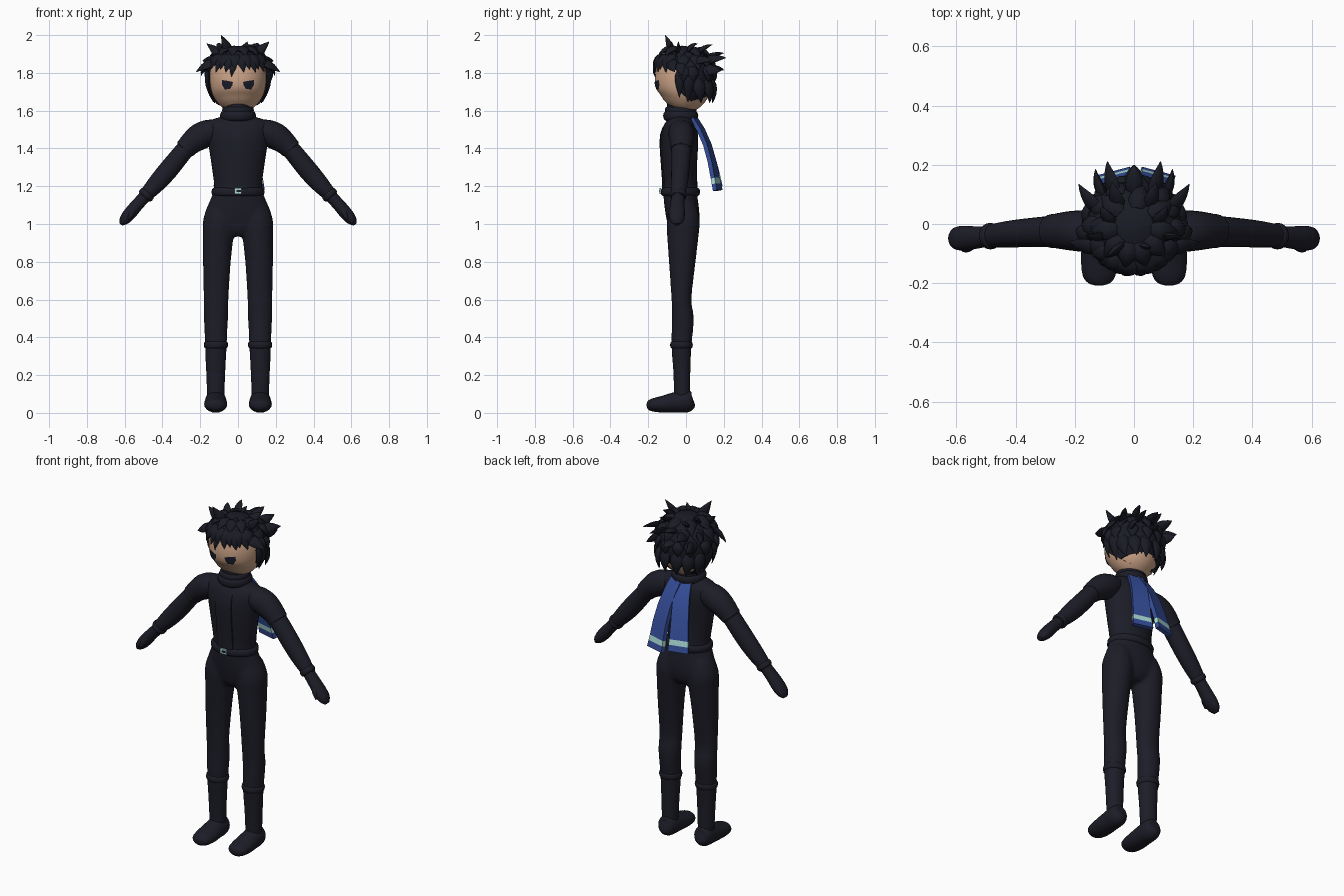
import bpy, bmesh, math, random
from mathutils import Vector as V

if "Cube" in bpy.data.objects:
    bpy.data.objects.remove(bpy.data.objects["Cube"])

random.seed(4)


def material(name, rgb):
    m = bpy.data.materials.new(name)
    m.diffuse_color = (*rgb, 1)
    m.use_nodes = True
    m.node_tree.nodes["Principled BSDF"].inputs["Base Color"].default_value = m.diffuse_color
    return m


CLOTH = material("dark cloth", (0.012, 0.012, 0.021))
HAIR = material("black hair", (0.010, 0.011, 0.018))
SKIN = material("skin", (0.62, 0.38, 0.25))
BLUE = material("scarf blue", (0.035, 0.075, 0.32))
PALE = material("pale cyan", (0.40, 0.70, 0.66))
EYE = material("eye navy", (0.010, 0.012, 0.024))


def finish(bm, name, *mats):
    bmesh.ops.recalc_face_normals(bm, faces=bm.faces)
    me = bpy.data.meshes.new(name)
    bm.to_mesh(me)
    bm.free()
    for m in mats:
        me.materials.append(m)
    ob = bpy.data.objects.new(name, me)
    bpy.context.collection.objects.link(ob)
    return ob


def smooth_rings(rings, k):
    """Catmull-Rom resampling of (x, y, z, ra, rb) rings."""
    out = []
    for i in range(len(rings) - 1):
        p = [rings[max(i - 1, 0)], rings[i], rings[i + 1], rings[min(i + 2, len(rings) - 1)]]
        for j in range(k):
            t = j / k
            out.append([0.5 * (2 * b + (c - a) * t + (2 * a - 5 * b + 4 * c - d) * t * t
                               + (3 * b - a - 3 * c + d) * t ** 3) for a, b, c, d in zip(*p)])
    return out + [list(rings[-1])]


def loft(bm, rings, n=20, k=3, ref=(0, 1, 0), phase=0.0):
    """Closed tube through elliptical rings set across the path."""
    rings = smooth_rings(rings, k) if k > 1 else rings
    pts = [V(r[:3]) for r in rings]
    loops = []
    for i, r in enumerate(rings):
        t = (pts[min(i + 1, len(pts) - 1)] - pts[max(i - 1, 0)]).normalized()
        a = V(ref).cross(t).normalized()
        b = t.cross(a)
        ang = [phase + 2 * math.pi * j / n for j in range(n)]
        loops.append([bm.verts.new(pts[i] + a * max(r[3], 1e-3) * math.cos(q)
                                   + b * max(r[4], 1e-3) * math.sin(q)) for q in ang])
    for l0, l1 in zip(loops, loops[1:]):
        for j in range(n):
            bm.faces.new((l0[j], l0[(j + 1) % n], l1[(j + 1) % n], l1[j]))
    bm.faces.new(loops[0])
    bm.faces.new(loops[-1])


def part(name, rings, mat, **kw):
    bm = bmesh.new()
    loft(bm, rings, **kw)
    return finish(bm, name, mat)


def column(rows):
    """Upright rings on the centre line from (z, rx, cy, ry)."""
    return [(0, cy, z, rx, ry) for z, rx, cy, ry in rows]


def band(name, c, rx, ry, h, bulge, mat, d=(0, 0, 1)):
    """Rounded band around a limb, along direction d."""
    d = V(d).normalized()
    rows = [(-1, 0), (-0.7, 0.7), (0, 1), (0.7, 0.7), (1, 0)]
    return part(name, [(*(V(c) + d * h * u), rx + bulge * w, ry + bulge * w) for u, w in rows], mat, k=2)


def front_y(rings, x, z):
    """Front surface depth of a column at x, z."""
    rs = smooth_rings(rings, 3)
    for a, b in zip(rs, rs[1:]):
        if min(a[2], b[2]) <= z <= max(a[2], b[2]):
            t = (z - a[2]) / (b[2] - a[2])
            _, cy, _, rx, ry = [p + (q - p) * t for p, q in zip(a, b)]
            return cy - ry * math.sqrt(max(0, 1 - (x / rx) ** 2))
    return 0


# Torso, collar and head
torso = column([(1.16, .128, -.03, .092), (1.21, .126, -.03, .09), (1.3, .138, -.034, .092),
                (1.4, .153, -.035, .098), (1.47, .165, -.034, .098), (1.52, .172, -.03, .085),
                (1.548, .15, -.028, .068), (1.57, .08, -.028, .05)])
part("jacket", torso, CLOTH, n=32)
band("jacket_hem", (0, -.03, 1.17), .128, .092, .022, .012, CLOTH)
part("neck", column([(1.54, .07, -.03, .07), (1.64, .07, -.03, .07)]), CLOTH, k=1)
band("scarf_wrap_lower", (0, -.028, 1.572), .08, .078, .026, .015, CLOTH)
band("scarf_wrap_upper", (0, -.028, 1.602), .074, .074, .018, .010, CLOTH)
head = column([(1.612, .068, -.035, .065), (1.635, .1, -.028, .095), (1.68, .133, -.018, .13),
               (1.735, .148, -.014, .15), (1.8, .15, -.012, .15), (1.86, .135, -.01, .135),
               (1.91, .09, -.01, .09), (1.93, .03, -.01, .03)])
part("head", head, SKIN, n=32)

# Hips and trouser legs, fused into one smooth surface
bm = bmesh.new()
loft(bm, column([(1.18, .127, -.03, .09), (1.13, .146, -.028, .09), (1.07, .172, -.02, .09),
                 (1.02, .176, -.015, .086), (.97, .12, -.014, .075), (.935, .05, -.012, .05)]), n=32)
for s in (1, -1):
    loft(bm, [(s * x, y, z, a, b) for x, y, z, a, b in [
        (.095, -.018, 1.1, .06, .07), (.1, -.015, 1.02, .085, .088), (.105, -.017, .93, .081, .083),
        (.112, -.02, .8, .074, .071), (.116, -.024, .6, .066, .053), (.117, -.016, .5, .064, .058),
        (.117, -.024, .36, .058, .054), (.118, -.022, .22, .052, .046), (.118, -.02, .08, .046, .044)]])
trousers = finish(bm, "trousers", CLOTH)
mod = trousers.modifiers.new("fuse", 'REMESH')
mod.mode, mod.voxel_size, mod.use_smooth_shade = 'VOXEL', .009, True
mod = trousers.modifiers.new("soften", 'SMOOTH')
mod.factor, mod.iterations = .5, 10

# Front placket, raised a little from the jacket with stepped edges
bm = bmesh.new()
xs = [-.056, -.055, -.037, -.018, 0, .018, .037, .047, .048]
grid = [[bm.verts.new((x, front_y(torso, x, z) + (.003 if i in (0, 8) else -.006), z))
         for i, x in enumerate(xs)] for z in [1.185 + .0365 * j for j in range(10)]]
for r0, r1 in zip(grid, grid[1:]):
    for i in range(8):
        bm.faces.new((r0[i], r0[i + 1], r1[i + 1], r1[i]))
finish(bm, "placket", CLOTH)


def box(name, c, size, mat, tilt=0.0):
    bm = bmesh.new()
    bmesh.ops.create_cube(bm, size=1)
    bmesh.ops.scale(bm, vec=size, verts=bm.verts)
    ob = finish(bm, name, mat)
    ob.location, ob.rotation_euler = c, (0, tilt, 0)


# Belt buckle and sleeve zip
box("buckle_frame", (0, -.136, 1.175), (.038, .009, .03), PALE)
box("buckle_centre", (.003, -.139, 1.175), (.024, .008, .011), CLOTH)
box("sleeve_zip", (-.274, -.014, 1.472), (.075, .004, .008), PALE, -.85)

for s, side in ((1, "left"), (-1, "right")):
    # Eyes lying on the face
    bm = bmesh.new()
    shape = [(.027, 1.752), (.05, 1.757), (.084, 1.762), (.085, 1.738), (.07, 1.712), (.042, 1.715), (.03, 1.735)]
    vs = [bm.verts.new((s * x, front_y(head, x, z) - .004, z)) for x, z in shape + [(.056, 1.735)]]
    for i in range(7):
        bm.faces.new((vs[i], vs[(i + 1) % 7], vs[7]))
    finish(bm, side + "_eye", EYE)

    # Arms, short sleeve layer, cuffs and mitten hand
    def arm(rows):
        return [(s * x, y, z, a, b) for x, y, z, a, b in rows]
    part(side + "_arm", arm([(.22, -.022, 1.46, .05, .05), (.28, -.025, 1.395, .049, .052),
                             (.37, -.03, 1.285, .052, .048), (.44, -.036, 1.205, .046, .044),
                             (.5, -.042, 1.14, .033, .037)]), CLOTH)
    part(side + "_sleeve", arm([(.1, -.028, 1.505, .05, .055), (.15, -.026, 1.488, .066, .068),
                                (.2, -.023, 1.464, .071, .068), (.245, -.023, 1.432, .062, .062),
                                (.283, -.024, 1.394, .053, .055)]), CLOTH)
    d = (s * .66, -.04, -.75)
    band(side + "_sleeve_cuff", (s * .274, -.024, 1.403), .05, .052, .014, .006, CLOTH, d)
    band(side + "_glove_cuff", (s * .485, -.041, 1.155), .036, .038, .016, .007, CLOTH, d)
    part(side + "_hand", arm([(.48, -.041, 1.16, .032, .033), (.535, -.046, 1.1, .033, .038),
                              (.573, -.048, 1.055, .034, .042), (.603, -.048, 1.02, .027, .037),
                              (.62, -.047, .998, .01, .017)]), CLOTH)
    part(side + "_thumb", arm([(.54, -.06, 1.1, .017, .017), (.563, -.082, 1.06, .016, .014),
                               (.578, -.088, 1.025, .006, .006)]), CLOTH, n=12)

    # Boot with its cuff
    band(side + "_boot_cuff", (s * .117, -.024, .36), .056, .052, .018, .008, CLOTH)
    part(side + "_boot", [(s * .118, y, z, a, b) for y, z, a, b in [
        (.04, .065, .015, .02), (.031, .063, .042, .048), (0, .062, .055, .06), (-.06, .055, .058, .054),
        (-.12, .046, .061, .045), (-.175, .042, .055, .035), (-.2, .042, .036, .024),
        (-.208, .042, .01, .008)]], CLOTH, ref=(0, 0, 1))

    # Scarf tail, turned around the back, with a pale stripe near its end
    bm = bmesh.new()
    end, dx = (1.178, 0) if s > 0 else (1.2, -.01)
    path = [(.036, .04, 1.56), (.046, .078, 1.5), (.058, .113, 1.42), (.068, .138, 1.33),
            (.074, .155, end + .065), (.076, .161, end + .035), (.078, .168, end)]
    loft(bm, [(s * (x + dx), y, z, .05 + .0033 * i, .016) for i, (x, y, z) in enumerate(path)],
         n=4, k=1, phase=math.pi / 4, ref=(s * .32, 1, 0))
    for v in bm.verts:
        v.co.x += (v.co.x - s * .07) * .22
    for f in bm.faces:
        f.material_index = int(end + .034 < f.calc_center_median().z < end + .066)
    finish(bm, side + "_scarf_tail", BLUE, PALE)

# Hair cap, open over the face
C, R = V((0, -.01, 1.8)), V((.162, .155, .142))
bm = bmesh.new()
bmesh.ops.create_uvsphere(bm, u_segments=32, v_segments=20, radius=1)
for v in bm.verts:
    v.co = V((v.co.x * R.x, v.co.y * R.y, v.co.z * R.z)) + C
bmesh.ops.delete(bm, geom=[v for v in bm.verts if v.co.z < 1.825 and v.co.y < -.045], context='VERTS')
finish(bm, "hair_cap", HAIR)

# Hair over the sides and nape, cut flat in front of the ears
bm = bmesh.new()
loft(bm, column([(1.645, .118, .005, .115), (1.675, .14, -.002, .135), (1.73, .158, -.008, .153),
                 (1.8, .161, -.01, .155), (1.84, .15, -.01, .14)]), n=40)
for v in bm.verts:
    v.co.y = max(v.co.y, -.035 if v.co.z > 1.7 else -.035 + (1.7 - v.co.z) * 1.2)
finish(bm, "hair_nape", HAIR)


def on_cap(az, el, k=1.0):
    """Point on the cap; azimuth 0 is the front, 90 is +x."""
    a, e = math.radians(az), math.radians(el)
    return C + V((R.x * math.sin(a) * math.cos(e), -R.y * math.cos(a) * math.cos(e), R.z * math.sin(e))) * k


locks = bmesh.new()


def lock(root, tip, r, lift=.02):
    """Curved, flattened, pointed lock of hair."""
    root, tip = V(root), V(tip)
    out = (root - C).normalized()
    mid = (root + tip) / 2 + out * lift
    rows = []
    for t, q in ((0, .6), (.2, 1), (.4, .95), (.6, .7), (.8, .38), (1, .03)):
        p = root * (1 - t) ** 2 + mid * 2 * t * (1 - t) + tip * t * t
        rows.append((*p, r * q, r * q * .5))
    loft(locks, rows, n=8, k=1, ref=out)


# Fringe
for i, az in enumerate(range(-66, 67, 12)):
    lock(on_cap(az * .8, 42, .97), on_cap(az + random.uniform(-5, 5), 1 + (i % 2) * 6, 1.06), .034, .03)
lock(on_cap(-8, 20), (-.035, -.165, 1.78), .018)
for s in (1, -1):
    # Side points, sideburns and the larger spikes
    lock(on_cap(s * 60, 25), (s * .222, -.06, 1.805), .032, .01)
    lock(on_cap(s * 80, 20), (s * .195, -.02, 1.785), .03)
    lock(on_cap(s * 82, 5), (s * .145, -.035, 1.67), .026)
    lock(on_cap(s * 100, 0), (s * .13, .01, 1.645), .032)
    lock(on_cap(s * 70, 48, .9), (s * .165, -.04, 1.965 - .01 * (s < 0)), .026, .005)
    lock(on_cap(s * 115, 30, .9), (s * .187, .135, 1.865), .03)
    lock(on_cap(s * 150, 30, .9), (s * .09, .212, 1.88), .03)
    lock(on_cap(s * 145, 55, .9), (s * .075, .14, 1.95), .026)
    lock(on_cap(s * 135, 8, .9), (s * .13, .185, 1.81), .03)
    lock(on_cap(s * 100, 60, .9), (s * .11, .06, 1.955), .026)
    for az, y in ((118, .08), (142, .125), (166, .14)):
        lock(on_cap(s * az, -15), (s * .14 * math.sin(math.radians(az)), y, 1.64), .036)
lock(on_cap(180, 38, .9), (0, .2, 1.905), .03)
lock(on_cap(180, 12, .9), (0, .2, 1.815), .03)
lock(on_cap(-35, 58, .9), (-.09, -.11, 2.0), .028, 0)
lock(on_cap(25, 60, .9), (.05, -.08, 1.965), .024, 0)
# Layered back and crown locks
for el, drop, step in ((65, 38, 45), (40, 35, 30), (12, 32, 28)):
    for az in range(84, 280, step):
        a = az + random.uniform(-6, 6)
        lock(on_cap(a, el, .97), on_cap(a, el - drop, 1.1), .034, .022)
for az in range(-80, 81, 32):
    lock(on_cap(az, 68, .96), on_cap(az + random.uniform(-6, 6), 34, 1.1), .034, .03)
finish(locks, "hair_locks", HAIR)

# Smooth shading with kept edges
for ob in bpy.context.scene.objects:
    ob.select_set(True)
    bpy.context.view_layer.objects.active = ob
bpy.ops.object.shade_smooth_by_angle(angle=math.radians(40))
